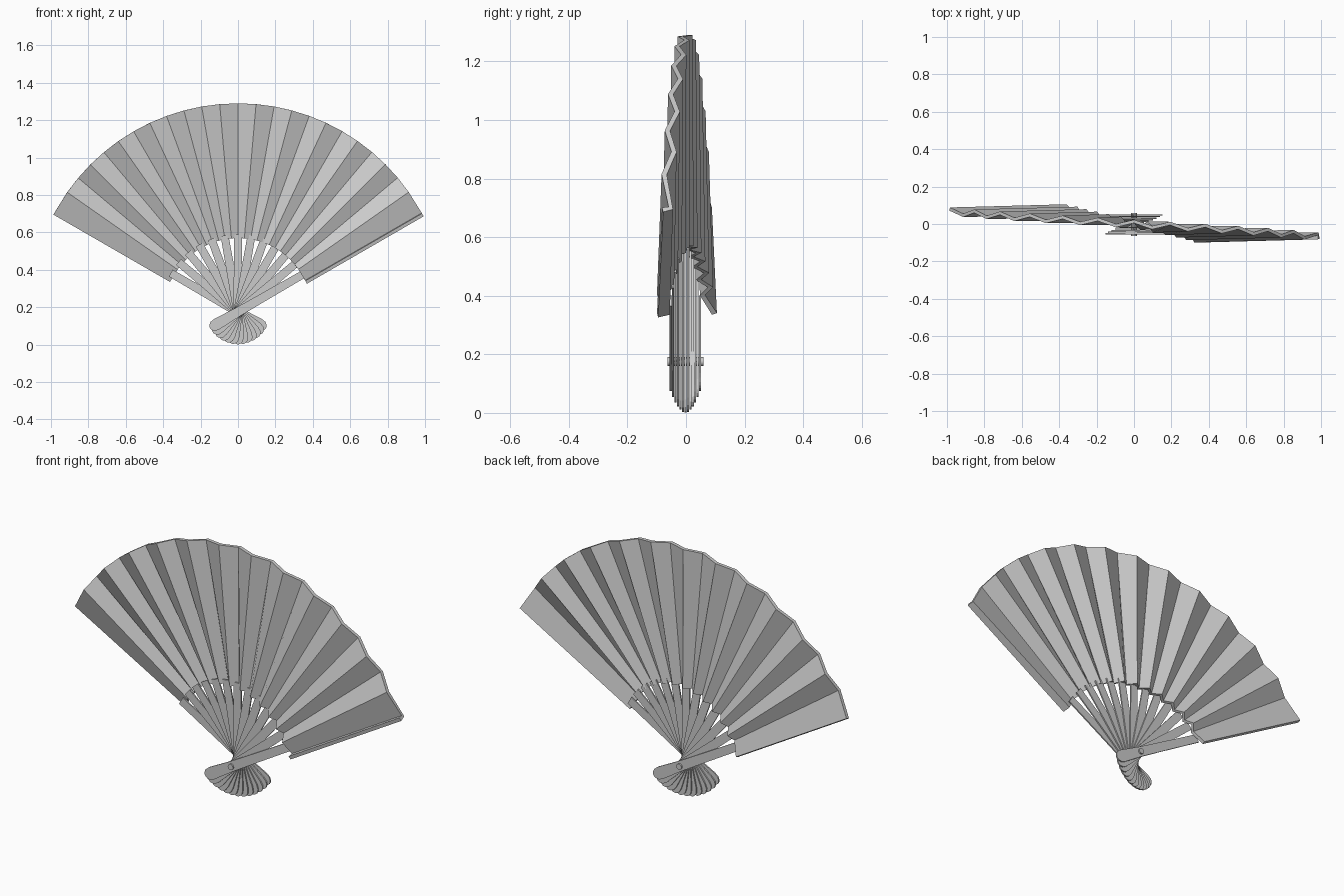
import bpy, bmesh, math
from mathutils import Vector

if "Cube" in bpy.data.objects:
    bpy.data.objects.remove(bpy.data.objects["Cube"])

PIVOT_Z = 0.175
R_IN, R_OUT = 0.395, 1.115
FOLDS, STICKS = 24, 13
FIRST, SPREAD = 30.0, 120.0


def make_object(name, bm):
    bmesh.ops.recalc_face_normals(bm, faces=bm.faces)
    mesh = bpy.data.meshes.new(name)
    bm.to_mesh(mesh)
    bm.free()
    obj = bpy.data.objects.new(name, mesh)
    bpy.context.collection.objects.link(obj)
    return obj


def fan_point(angle, radius, side, y):
    """Point on a radial line; side is the offset across the line."""
    a = math.radians(angle)
    return Vector((radius * math.cos(a) - side * math.sin(a), y,
                   PIVOT_Z + radius * math.sin(a) + side * math.cos(a)))


# Pleated leaf: a zigzag strip that drifts from front (right) to back (left)
bm = bmesh.new()
rows = []
for k in range(-1, FOLDS + 1):
    t = max(k, 0) / FOLDS
    angle = FIRST + SPREAD * t
    drift = 2 * t - 1
    fold = 1 if k % 2 == 0 else -1
    side = {-1: -0.045, 0: -0.038, FOLDS: 0.04}.get(k, 0)
    rows.append([
        bm.verts.new(fan_point(angle, R_IN, side, 0.08 * drift + 0.017 * fold)),
        bm.verts.new(fan_point(angle, R_OUT, side, 0.066 * drift + 0.014 * fold))])
for a, b in zip(rows, rows[1:]):
    bm.faces.new((a[0], a[1], b[1], b[0]))
leaf = make_object("pleated_leaf", bm)
thick = leaf.modifiers.new("thickness", 'SOLIDIFY')
thick.thickness = 0.018
thick.offset = 0

# Sticks: flat tapered slats with rounded tails, stacked along y
half_outline = [(0.415, 0.021), (0.15, 0.023), (0.0, 0.025), (-0.13, 0.031),
                (-0.155, 0.027), (-0.168, 0.016), (-0.173, 0.005)]
outline = half_outline + [(r, -s) for r, s in reversed(half_outline)]
for i in range(STICKS):
    t = i / (STICKS - 1)
    angle = FIRST + SPREAD * t
    y = -0.052 + 0.1 * t
    bm = bmesh.new()
    front, back = [[bm.verts.new(fan_point(angle, r, s, y + d)) for r, s in outline]
                   for d in (-0.0035, 0.0035)]
    bm.faces.new(front)
    bm.faces.new(list(reversed(back)))
    n = len(outline)
    for j in range(n):
        m = (j + 1) % n
        bm.faces.new((front[j], back[j], back[m], front[m]))
    make_object("guard_stick" if i in (0, STICKS - 1) else "stick", bm)

# Rivet through all the sticks
bpy.ops.mesh.primitive_cylinder_add(vertices=16, radius=0.015, depth=0.122,
                                    location=(0, -0.002, PIVOT_Z),
                                    rotation=(math.pi / 2, 0, 0))
bpy.context.object.name = "rivet"
bpy.ops.object.shade_smooth_by_angle()
